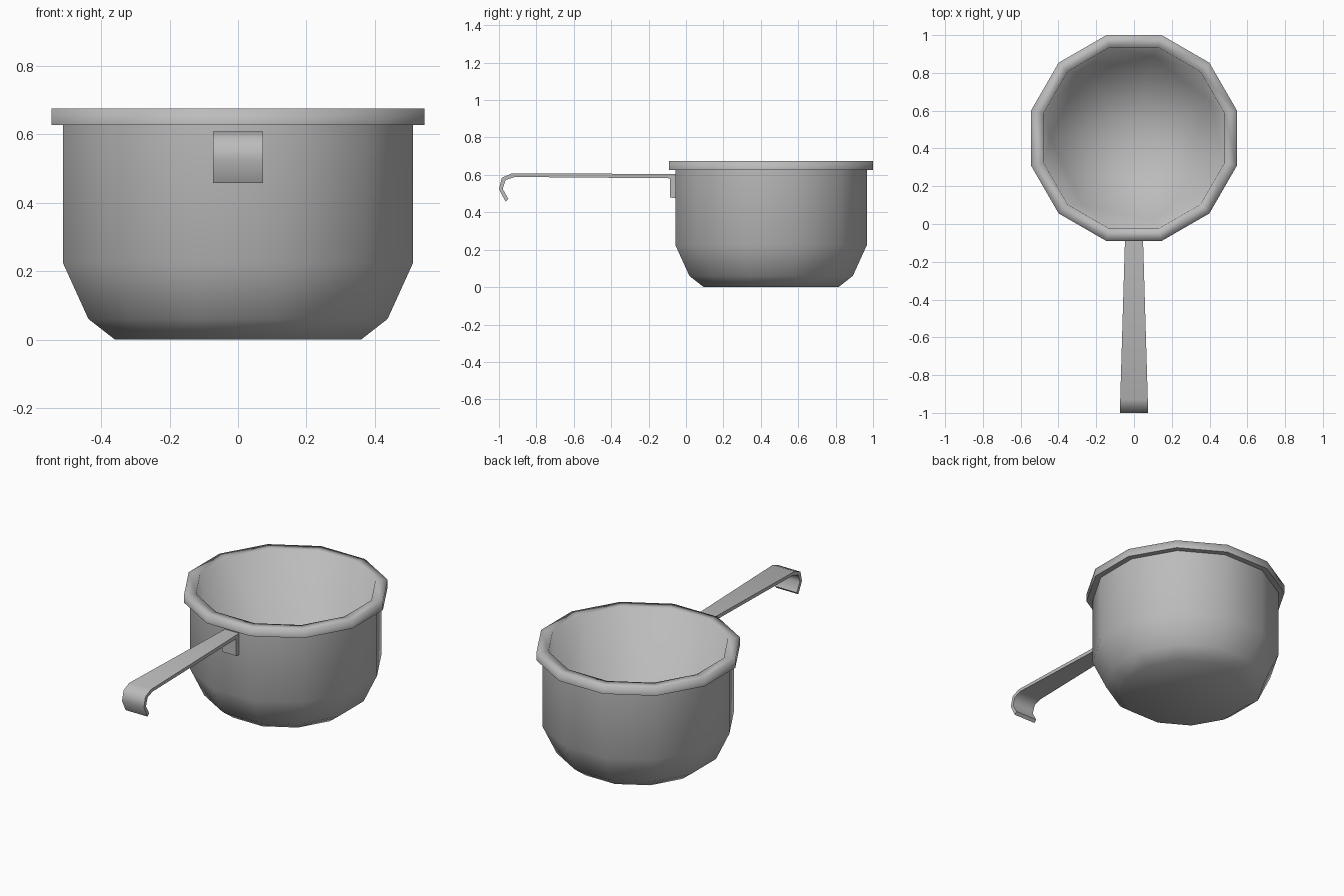
import bpy, bmesh, math

if "Cube" in bpy.data.objects:
    bpy.data.objects.remove(bpy.data.objects["Cube"], do_unlink=True)

SIDES = 12
FLOOR_SIDES = 7
CENTRE_Y = 0.455

metal = bpy.data.materials.new("grey_metal")
metal.use_nodes = True
metal.diffuse_color = (0.5, 0.5, 0.5, 1)
metal.node_tree.nodes["Principled BSDF"].inputs["Base Color"].default_value = (0.5, 0.5, 0.5, 1)


def add_object(name, bm):
    bmesh.ops.recalc_face_normals(bm, faces=bm.faces)
    mesh = bpy.data.meshes.new(name)
    bm.to_mesh(mesh)
    bm.free()
    mesh.materials.append(metal)
    obj = bpy.data.objects.new(name, mesh)
    bpy.context.collection.objects.link(obj)
    return obj


def ring(bm, sides, radius, z, start):
    angles = [start + i * math.tau / sides for i in range(sides)]
    return [bm.verts.new((radius * math.cos(a), CENTRE_Y + radius * math.sin(a), z)) for a in angles]


def ring_edges(bm, verts):
    return [e for e in bm.edges if e.verts[0] in verts and e.verts[1] in verts]


# Pot: outside bottom up to the rim and over its inner lip (flat radius, height)
profile = [(0.36, 0), (0.437, 0.06), (0.512, 0.225), (0.512, 0.627),
           (0.545, 0.627), (0.545, 0.675), (0.48, 0.675)]
bm = bmesh.new()
half_step = math.pi / SIDES
rings = [ring(bm, SIDES, r / math.cos(half_step), z, half_step) for r, z in profile]
for low, high in zip(rings, rings[1:]):
    for i in range(SIDES):
        j = (i + 1) % SIDES
        bm.faces.new((low[i], low[j], high[j], high[i]))
bm.faces.new(rings[0])

# Inside of the pot: walls narrowing to a coarser, slightly dished floor
floor = ring(bm, FLOOR_SIDES, 0.445, 0.09, math.pi)
middle = bm.verts.new((0, CENTRE_Y, 0.035))
for i in range(FLOOR_SIDES):
    bm.faces.new((floor[i], floor[(i + 1) % FLOOR_SIDES], middle))
bmesh.ops.bridge_loops(bm, edges=ring_edges(bm, rings[-1]) + ring_edges(bm, floor))

# Smooth shell with crisp edges around the rim's underside
for face in bm.faces:
    face.smooth = True
for loop in rings[3:5]:
    for edge in ring_edges(bm, loop):
        edge.smooth = False
add_object("pot", bm)


# Handle: flat strip from hooked tip to mounting tab, as (outer, inner) pairs of (y, z)
sections = [((-0.965, 0.457), (-0.95, 0.472)), ((-1.0, 0.525), (-0.98, 0.525)),
            ((-0.985, 0.585), (-0.965, 0.572)), ((-0.93, 0.608), (-0.915, 0.589)),
            ((-0.055, 0.605), (-0.085, 0.582)), ((-0.055, 0.475), (-0.085, 0.48))]


def half_width(y):
    t = min(1, max(0, (-0.09 - y) / 0.84))
    return 0.047 + 0.026 * t


bm = bmesh.new()
loops = []
for outer, inner in sections:
    corners = [(s * half_width(y), y, z) for s, (y, z) in
               ((1, outer), (-1, outer), (-1, inner), (1, inner))]
    loops.append([bm.verts.new(c) for c in corners])
for a, b in zip(loops, loops[1:]):
    for i in range(4):
        j = (i + 1) % 4
        bm.faces.new((a[i], a[j], b[j], b[i]))
bm.faces.new(loops[0])
bm.faces.new(loops[-1])
handle = add_object("handle", bm)
bpy.ops.object.select_all(action="DESELECT")
handle.select_set(True)
bpy.context.view_layer.objects.active = handle
bpy.ops.object.shade_smooth_by_angle(angle=math.radians(65))
